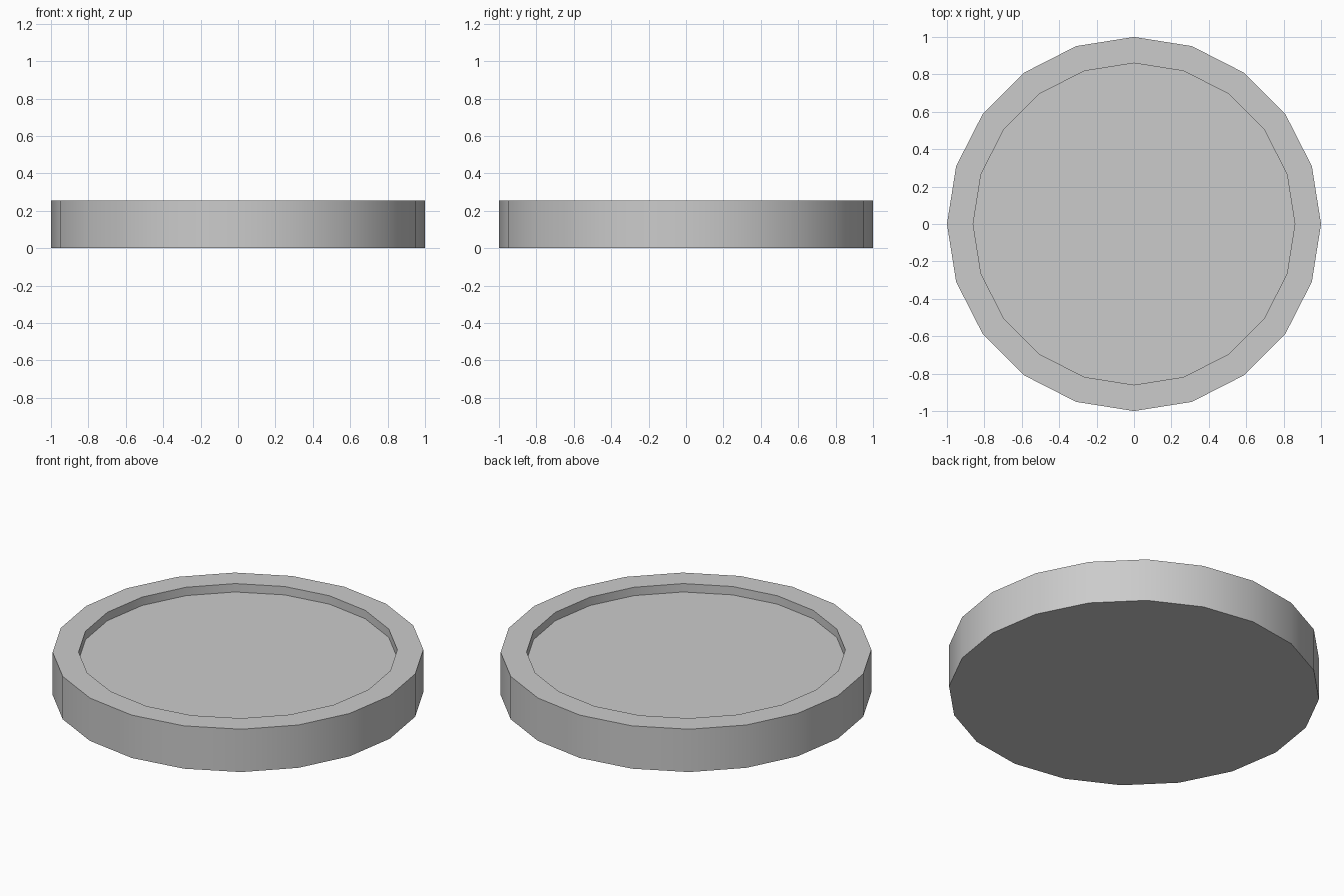
import bpy, bmesh
from math import cos, sin, tau

if "Cube" in bpy.data.objects:
    bpy.data.objects.remove(bpy.data.objects["Cube"])

SIDES = 20
# Profile from the bottom centre outwards: (radius, height)
PROFILE = [(1.0, 0.0), (1.0, 0.255), (0.86, 0.255), (0.86, 0.205)]

bm = bmesh.new()
rings = [[bm.verts.new((r * cos(tau * i / SIDES), r * sin(tau * i / SIDES), z))
          for i in range(SIDES)] for r, z in PROFILE]

# Outer wall, flat rim and recess wall
for a, b in zip(rings, rings[1:]):
    for i in range(SIDES):
        j = (i + 1) % SIDES
        bm.faces.new((a[i], a[j], b[j], b[i]))

# Underside and recessed floor
bm.faces.new(rings[0][::-1])
bm.faces.new(rings[-1])

mesh = bpy.data.meshes.new("round_tray")
bm.to_mesh(mesh)
bm.free()
tray = bpy.data.objects.new("round_tray", mesh)
bpy.context.collection.objects.link(tray)

# Smooth round walls, crisp rim edges
bpy.context.view_layer.objects.active = tray
tray.select_set(True)
bpy.ops.object.shade_smooth_by_angle()
